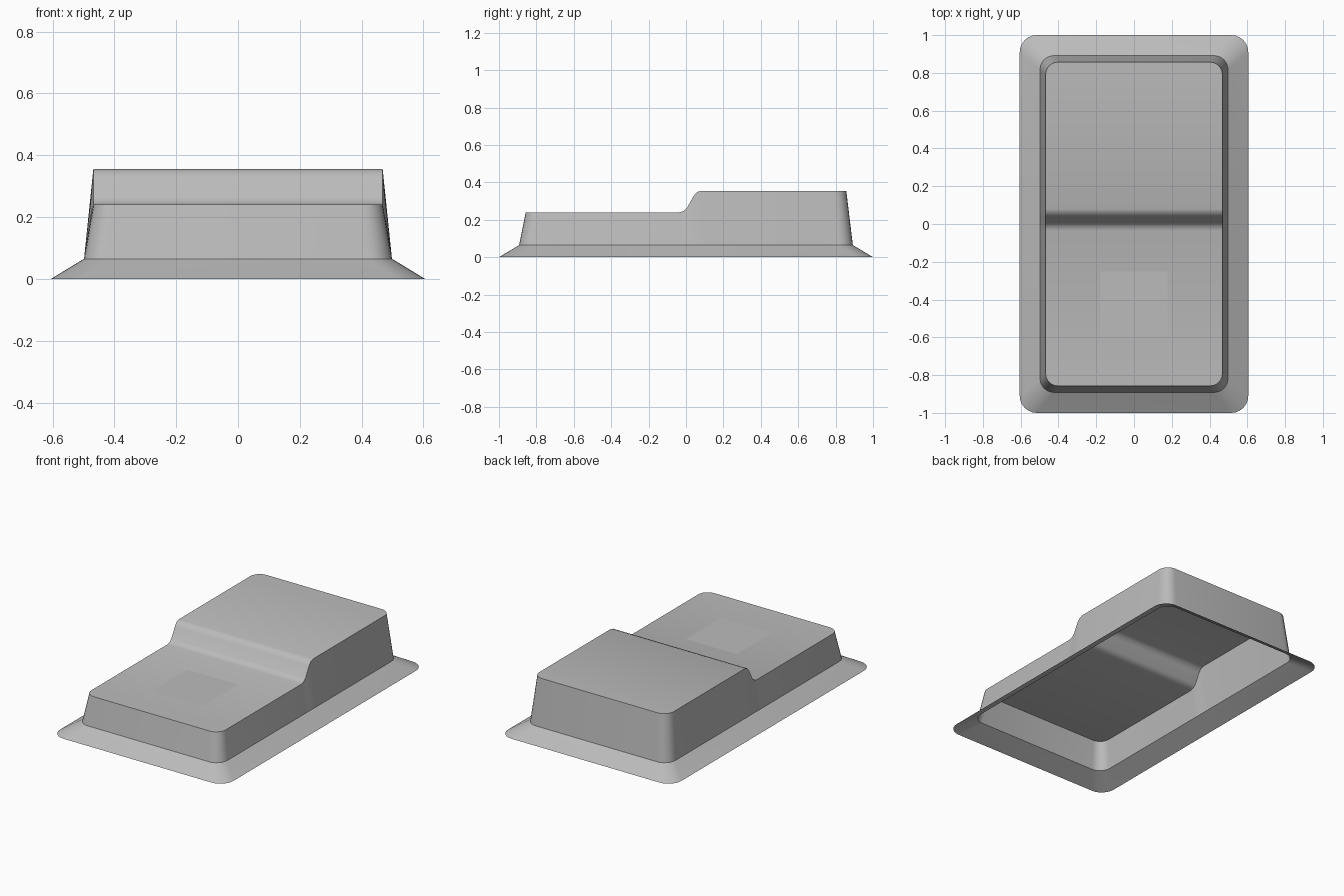
import bpy, bmesh, math

cube = bpy.data.objects.get("Cube")
if cube:
    bpy.data.objects.remove(cube, do_unlink=True)

LOW, HIGH = 0.24, 0.355
# Side profile of the step between the two decks (y, z)
STEP = [(-0.035, LOW), (-0.012, 0.247), (0.005, 0.263),
        (0.04, 0.326), (0.057, 0.347), (0.08, HIGH)]

grey = bpy.data.materials.new("plain grey")
grey.use_nodes = True
colour = (0.5, 0.5, 0.5, 1)
grey.diffuse_color = colour
grey.node_tree.nodes["Principled BSDF"].inputs["Base Color"].default_value = colour


def make_object(name, bm):
    mesh = bpy.data.meshes.new(name)
    bm.to_mesh(mesh)
    bm.free()
    obj = bpy.data.objects.new(name, mesh)
    bpy.context.collection.objects.link(obj)
    mesh.materials.append(grey)
    return obj


def half_outline(hx, hy, r, segments=6):
    """Left half of a rounded rectangle, front to back, with points at the step."""
    front = []
    for i in range(segments + 1):
        a = math.pi / 2 * i / segments
        front.append((hx - r + r * math.sin(a), -hy + r - r * math.cos(a)))
    back = [(x, -y) for x, y in reversed(front)]
    return front + [(hx, y) for y, z in STEP] + back


def deck_height(y):
    if y <= STEP[0][0]:
        return LOW
    for (y0, z0), (y1, z1) in zip(STEP, STEP[1:]):
        if y <= y1:
            return z0 + (z1 - z0) * (y - y0) / (y1 - y0)
    return HIGH


# Open shell: flared skirt, sloping walls and stepped deck
bm = bmesh.new()
levels = [(0.605, 1.0, 0.09, 0), (0.498, 0.892, 0.075, 0.065), (0.468, 0.857, 0.065, None)]
rings = []
for hx, hy, r, z in levels:
    half = half_outline(hx, hy, r)
    loop = half + [(-x, y) for x, y in reversed(half)]
    rings.append([bm.verts.new((x, y, deck_height(y) if z is None else z)) for x, y in loop])
n = len(rings[0])
for lower, upper in zip(rings, rings[1:]):
    for i in range(n):
        j = (i + 1) % n
        bm.faces.new((lower[i], lower[j], upper[j], upper[i]))
top = rings[-1]
for i in range(n // 2 - 1):
    bm.faces.new((top[i], top[i + 1], top[n - 2 - i], top[n - 1 - i]))
shell = make_object("stepped_shell", bm)
bpy.context.view_layer.objects.active = shell
shell.select_set(True)
bpy.ops.object.shade_smooth_by_angle(angle=math.radians(35))

# Square panel lying flush on the lower deck
bm = bmesh.new()
bm.faces.new([bm.verts.new((0.178 * sx, -0.43 + 0.178 * sy, LOW + 0.001))
              for sx, sy in ((-1, -1), (1, -1), (1, 1), (-1, 1))])
make_object("square_panel", bm)
